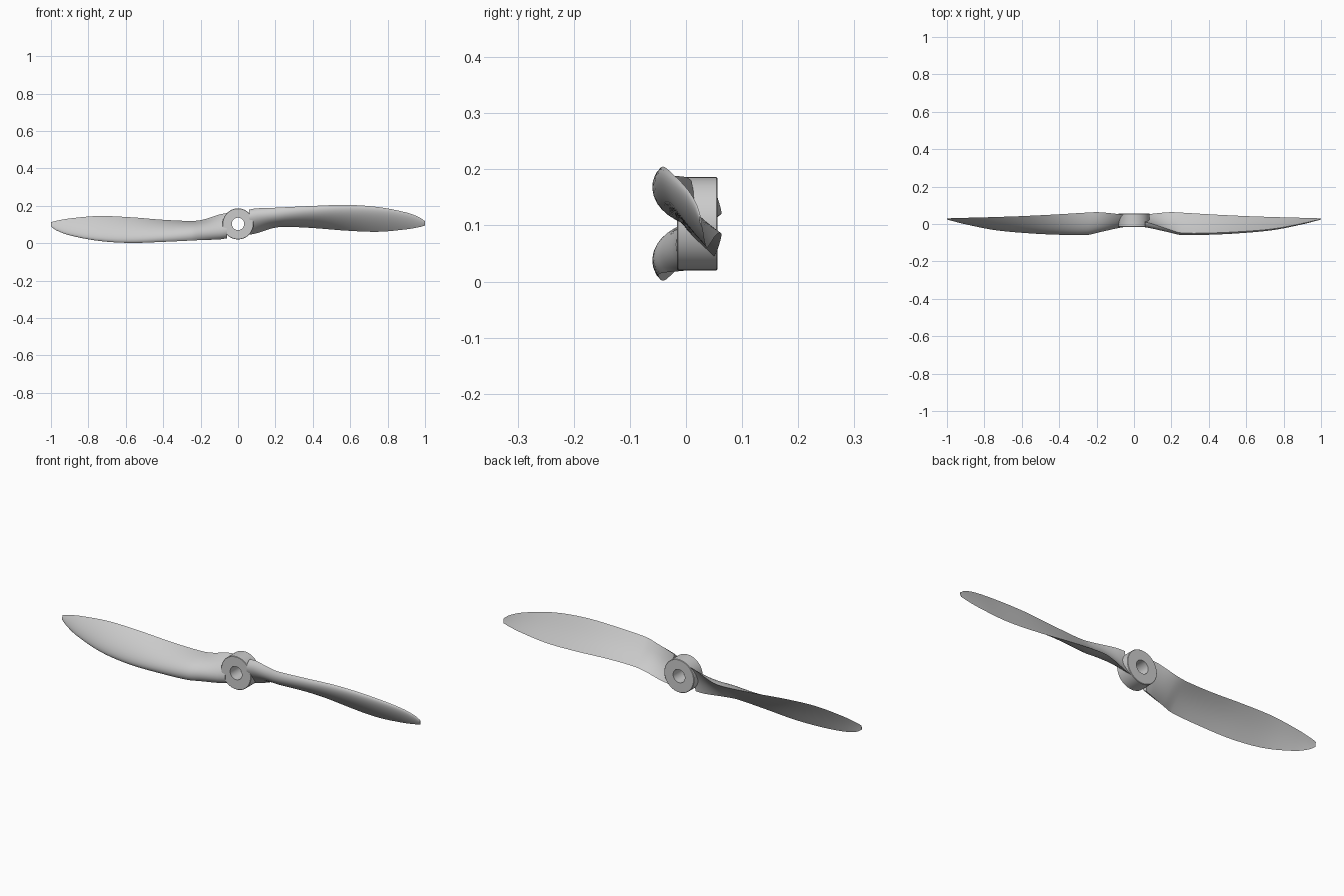
import bpy, bmesh
from math import sin, cos, pi, sqrt
from mathutils import Vector

if "Cube" in bpy.data.objects:
    bpy.data.objects.remove(bpy.data.objects["Cube"])

CZ = 0.103  # height of the shaft axis

# blade stations: x, leading edge (y, z), trailing edge (y, z), front bulge
STATIONS = [
    (0.06, 0.010, 0.180, 0.050, 0.045, 0.040),
    (0.10, 0.000, 0.186, 0.055, 0.053, 0.042),
    (0.19, -0.030, 0.189, 0.063, 0.081, 0.044),
    (0.25, -0.047, 0.192, 0.061, 0.087, 0.043),
    (0.40, -0.048, 0.199, 0.052, 0.081, 0.034),
    (0.58, -0.040, 0.2045, 0.043, 0.067, 0.026),
    (0.75, -0.025, 0.193, 0.037, 0.061, 0.019),
    (0.90, 0.003, 0.164, 0.033, 0.074, 0.011),
    (0.97, 0.019, 0.138, 0.031, 0.086, 0.006),
    (1.00, 0.026, 0.117, 0.030, 0.094, 0.003),
]


def smooth_stations(rows, steps):
    """Cubic Hermite through the stations, parameterised by x."""
    def slope(i, k):
        a, b = rows[max(i - 1, 0)], rows[min(i + 1, len(rows) - 1)]
        return (b[k] - a[k]) / (b[0] - a[0])
    out = []
    for i in range(len(rows) - 1):
        p, q = rows[i], rows[i + 1]
        d = q[0] - p[0]
        for j in range(steps):
            t = j / steps
            row = [p[0] + d * t]
            for k in range(1, 6):
                row.append((2*t**3 - 3*t**2 + 1) * p[k] + (t**3 - 2*t**2 + t) * d * slope(i, k)
                           + (3*t**2 - 2*t**3) * q[k] + (t**3 - t**2) * d * slope(i + 1, k))
            out.append(row)
    return out + [list(rows[-1])]


def section(row, n=16):
    """Cambered aerofoil: domed front, nearly flat back."""
    x, ly, lz, ty, tz, h = row
    le, te = Vector((x, ly, lz - CZ)), Vector((x, ty, tz - CZ))
    chord = te - le
    normal = Vector((0, chord.z, -chord.y)).normalized()
    s_vals = [(1 - cos(pi * i / n)) / 2 for i in range(n + 1)]
    front = [le + chord * s + normal * h * 2.6 * sqrt(s) * (1 - s) for s in s_vals]
    back = [le + chord * s + normal * h * 0.15 * sin(pi * s) for s in s_vals[1:-1]]
    return front + back[::-1]


def finish(name, bm, angle):
    bmesh.ops.recalc_face_normals(bm, faces=bm.faces)
    mesh = bpy.data.meshes.new(name)
    bm.to_mesh(mesh)
    bm.free()
    ob = bpy.data.objects.new(name, mesh)
    bpy.context.collection.objects.link(ob)
    ob.location.z = CZ
    bpy.ops.object.select_all(action='DESELECT')
    ob.select_set(True)
    bpy.context.view_layer.objects.active = ob
    bpy.ops.object.shade_smooth_by_angle(angle=angle)
    return ob


# blades: one lofted shape, repeated half a turn around the shaft
for name, turn in (("right_blade", 0), ("left_blade", pi)):
    bm = bmesh.new()
    rings = [[bm.verts.new(p) for p in section(r)] for r in smooth_stations(STATIONS, 6)]
    for a, b in zip(rings, rings[1:]):
        for i in range(len(a)):
            j = (i + 1) % len(a)
            bm.faces.new((a[i], a[j], b[j], b[i]))
    bm.faces.new(rings[0])
    bm.faces.new(rings[-1])
    finish(name, bm, 0.7).rotation_euler.y = turn

# hub: ring with a shaft hole
bm = bmesh.new()
profile = [(0.033, -0.016), (0.081, -0.016), (0.083, -0.014),
           (0.083, 0.054), (0.081, 0.056), (0.033, 0.056)]
N = 64
rings = [[bm.verts.new((r * cos(2*pi*k/N), y, r * sin(2*pi*k/N))) for r, y in profile]
         for k in range(N)]
for k in range(N):
    a, b = rings[k], rings[(k + 1) % N]
    for i in range(len(profile)):
        j = (i + 1) % len(profile)
        bm.faces.new((a[i], a[j], b[j], b[i]))
finish("hub", bm, 0.6)
